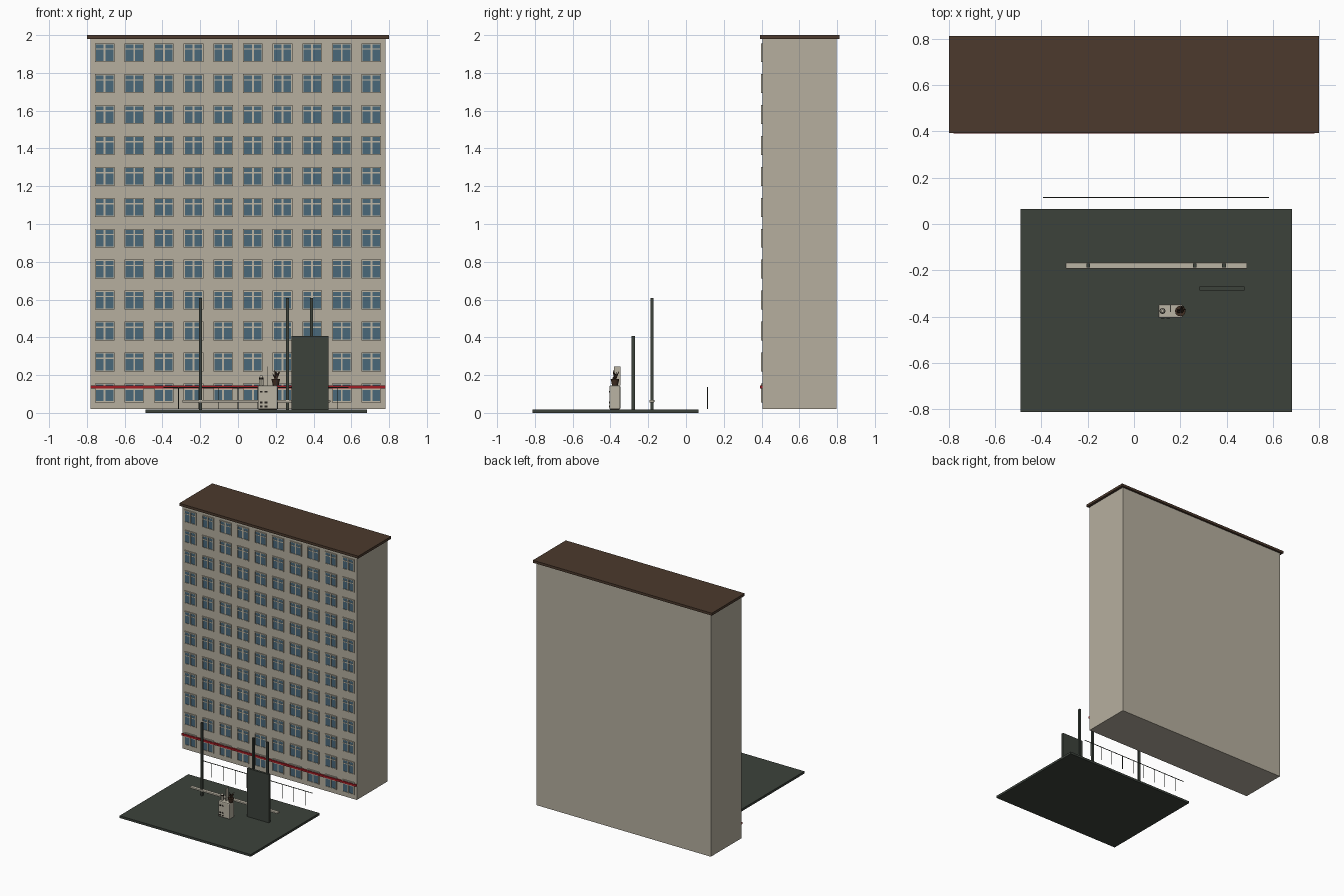
import bpy, bmesh, math, random
from mathutils import Matrix, Vector

random.seed(4)
cube = bpy.data.objects.get("Cube")
if cube:
    bpy.data.objects.remove(cube, do_unlink=True)


def material(name, rgb):
    col = tuple((c / 255 / 12.92) if c < 11 else ((c / 255 + 0.055) / 1.055) ** 2.4 for c in rgb) + (1,)
    m = bpy.data.materials.new(name)
    m.use_nodes = True
    m.diffuse_color = col
    bsdf = next(n for n in m.node_tree.nodes if n.type == 'BSDF_PRINCIPLED')
    bsdf.inputs["Base Color"].default_value = col
    return m


CONCRETE = material("concrete", (182, 175, 159))
FRAME = material("window_frame_cream", (188, 181, 163))
GLASS = material("blue_glass", (74, 104, 122))
ROOF = material("brown_roof", (76, 58, 45))
GREEN = material("dark_green", (60, 66, 59))
RED = material("red_stripe", (160, 28, 36))
CREAM = material("cream_paint", (186, 180, 164))
BLACK = material("dark_detail", (38, 34, 30))
LEAF = material("brown_leaf", (66, 48, 36))


def finish(name, bm, mat, bevel=0, smooth=False):
    me = bpy.data.meshes.new(name)
    bm.to_mesh(me)
    bm.free()
    me.materials.append(mat)
    ob = bpy.data.objects.new(name, me)
    bpy.context.collection.objects.link(ob)
    if bevel:
        mod = ob.modifiers.new("bevel", 'BEVEL')
        mod.width, mod.segments = bevel, 2
    if smooth:
        bpy.context.view_layer.objects.active = ob
        ob.select_set(True)
        bpy.ops.object.shade_smooth_by_angle()
        ob.select_set(False)
    return ob


def add_box(bm, x0, x1, y0, y1, z0, z1):
    centre = Vector((x0 + x1, y0 + y1, z0 + z1)) / 2
    bmesh.ops.create_cube(bm, size=1, matrix=Matrix.Translation(centre)
                          @ Matrix.Diagonal((x1 - x0, y1 - y0, z1 - z0, 1)))


def box(name, mat, x0, x1, y0, y1, z0, z1, bevel=0):
    bm = bmesh.new()
    add_box(bm, x0, x1, y0, y1, z0, z1)
    return finish(name, bm, mat, bevel)


def cone(name, mat, x, y, z0, z1, r0, r1, sides=12):
    bm = bmesh.new()
    bmesh.ops.create_cone(bm, cap_ends=True, segments=sides, radius1=r0, radius2=r1, depth=z1 - z0,
                          matrix=Matrix.Translation((x, y, (z0 + z1) / 2)))
    return finish(name, bm, mat, smooth=True)


# Apartment block
box("apartment_walls", CONCRETE, -0.78, 0.78, 0.404, 0.797, 0.02, 1.98)
box("flat_roof", ROOF, -0.8, 0.8, 0.393, 0.813, 1.98, 2.0)
box("facade_stripe", RED, -0.78, 0.78, 0.392, 0.404, 0.13, 0.146)

# Windows: one pane sheet behind a frame with a mullion and a high transom
panes, frames = bmesh.new(), bmesh.new()
W, H, T = 0.052, 0.05, 0.006
for row in range(12):
    for col in range(10):
        x, z = -0.706 + col * 0.1569, 0.106 + row * 0.1637
        add_box(panes, x - W + T, x + W - T, 0.4, 0.41, z - H + T, z + H - T)
        for s in (-1, 1):
            edge = x + s * (W - T / 2)
            add_box(frames, edge - T / 2, edge + T / 2, 0.396, 0.41, z - H, z + H)
            edge = z + s * (H - T / 2)
            add_box(frames, x - W + T, x + W - T, 0.396, 0.41, edge - T / 2, edge + T / 2)
        add_box(frames, x - 0.005, x + 0.005, 0.397, 0.41, z - H + T, z + H - T)
        add_box(frames, x - W + T, x + W - T, 0.398, 0.41, z + 0.016, z + 0.023)
finish("window_panes", panes, GLASS)
finish("window_frames", frames, FRAME)

# Courtyard slab, posts, board and rail
box("courtyard_slab", GREEN, -0.49, 0.683, -0.813, 0.065, 0, 0.018)
for i, x in enumerate((-0.198, 0.263, 0.389)):
    box(f"tall_post_{i + 1}", GREEN, x - 0.008, x + 0.008, -0.187, -0.171, 0.018, 0.607)
box("standing_board", GREEN, 0.284, 0.478, -0.288, -0.27, 0.018, 0.408)
box("low_rail", CREAM, -0.295, 0.489, -0.194, -0.167, 0.055, 0.069, bevel=0.004)

# Thin wire fence between slab and block
fence = bmesh.new()
add_box(fence, -0.394, 0.584, 0.112, 0.116, 0.132, 0.136)
for i in range(9):
    x = -0.315 + i * 0.105
    add_box(fence, x - 0.0015, x + 0.0015, 0.1125, 0.1155, 0.02, 0.134)
finish("wire_fence", fence, GREEN)

# Cabinet with dark slots on its front
box("cabinet", CREAM, 0.105, 0.21, -0.406, -0.347, 0.018, 0.145, bevel=0.007)
slots = bmesh.new()
for z in (0.112, 0.055, 0.034):
    for x in (0.124, 0.148):
        add_box(slots, x - 0.007, x + 0.007, -0.408, -0.405, z - 0.005, z + 0.005)
finish("cabinet_slots", slots, BLACK)
box("upright_card", CREAM, 0.156, 0.159, -0.38, -0.348, 0.145, 0.245)

# Small jar and a potted plant on the cabinet
cone("jar", CREAM, 0.123, -0.376, 0.145, 0.178, 0.013, 0.013)
cone("jar_lid", BLACK, 0.123, -0.376, 0.178, 0.187, 0.012, 0.012)
cone("jar_knob", CREAM, 0.123, -0.376, 0.187, 0.197, 0.011, 0.006)
cone("plant_pot", LEAF, 0.2, -0.376, 0.145, 0.18, 0.015, 0.023)
leaves = bmesh.new()
for i in range(14):
    turn = Matrix.Rotation(i * 2.4, 4, 'Z') @ Matrix.Rotation(random.uniform(0.1, 0.6), 4, 'Y')
    size = random.uniform(0.03, 0.055)
    bmesh.ops.create_cone(leaves, cap_ends=True, segments=4, radius1=0.006, radius2=0.001, depth=size,
                          matrix=Matrix.Translation((0.2, -0.376, 0.176)) @ turn
                          @ Matrix.Translation((0, 0, size / 2)))
finish("plant_leaves", leaves, LEAF)
